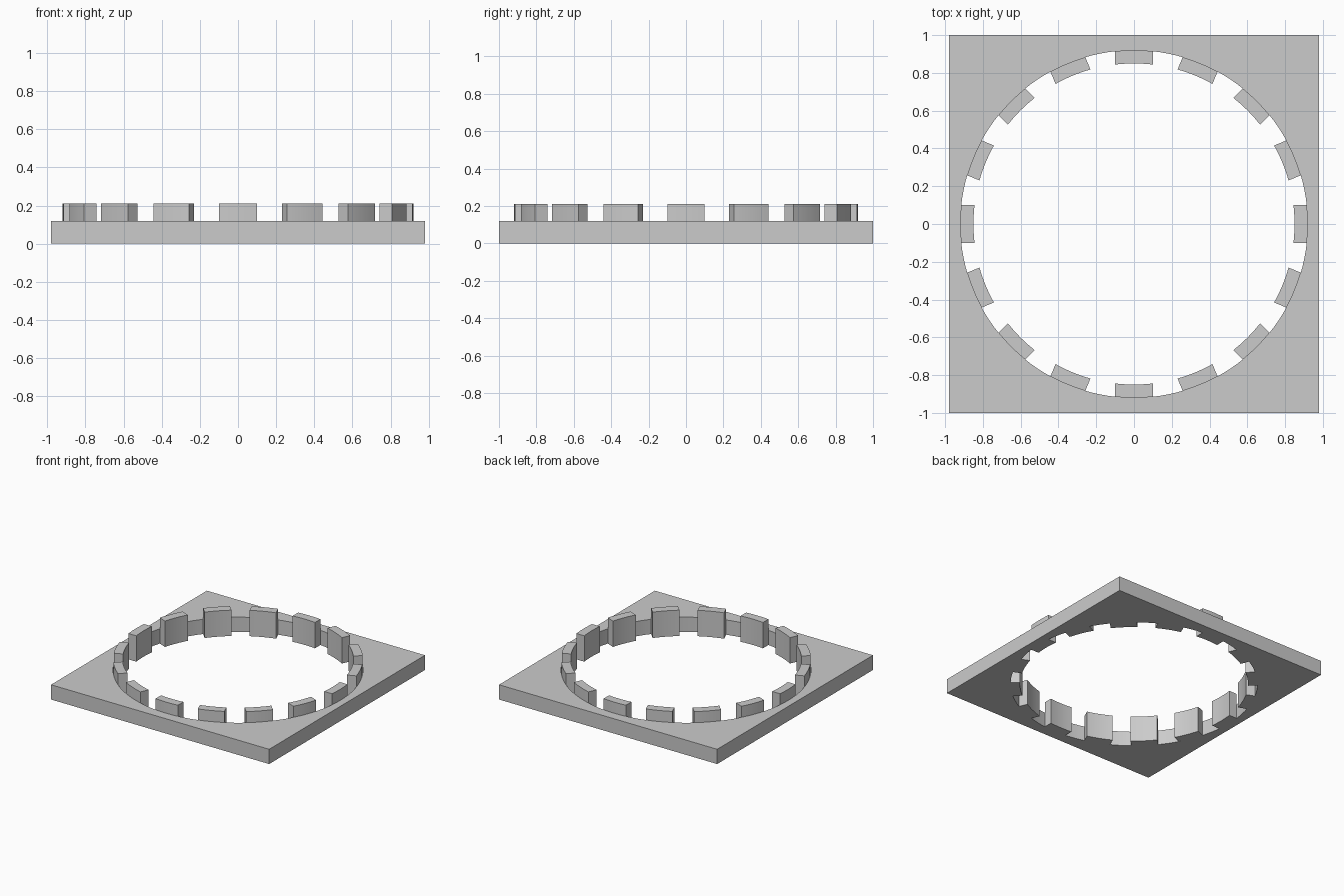
import bpy
import bmesh
from math import sin, cos, asin, pi

old = bpy.data.objects.get("Cube")
if old:
    bpy.data.objects.remove(old)

HOLE_R, TOOTH_R = 0.92, 0.85
PLATE_H, TOOTH_H = 0.12, 0.21
TOOTH_COUNT, HALF_WIDTH = 16, 0.1

grey = bpy.data.materials.new("light grey")
grey.use_nodes = True
colour = (0.6, 0.6, 0.6, 1)
grey.diffuse_color = colour
grey.node_tree.nodes["Principled BSDF"].inputs["Base Color"].default_value = colour


def prism(name, outline, bottom, top):
    """Extrude a flat outline upward into a solid."""
    bm = bmesh.new()
    face = bm.faces.new([bm.verts.new((x, y, bottom)) for x, y in outline])
    side = bmesh.ops.extrude_face_region(bm, geom=[face])["geom"]
    bmesh.ops.translate(bm, vec=(0, 0, top - bottom),
                        verts=[v for v in side if isinstance(v, bmesh.types.BMVert)])
    bmesh.ops.recalc_face_normals(bm, faces=bm.faces)
    mesh = bpy.data.meshes.new(name)
    bm.to_mesh(mesh)
    bm.free()
    mesh.materials.append(grey)
    obj = bpy.data.objects.new(name, mesh)
    bpy.context.collection.objects.link(obj)
    return obj


def arc(radius, half, steps):
    """Points of an arc centred on the x axis, ending at y = +-half."""
    reach = asin(half / radius)
    angles = [reach * (2 * i / steps - 1) for i in range(steps + 1)]
    return [(radius * cos(a), radius * sin(a)) for a in angles]


def smooth(obj):
    bpy.ops.object.select_all(action="DESELECT")
    obj.select_set(True)
    bpy.context.view_layer.objects.active = obj
    bpy.ops.object.shade_smooth_by_angle(angle=pi / 6)


# Square plate with a round opening
plate = prism("base_plate", [(-0.98, -1), (0.98, -1), (0.98, 1), (-0.98, 1)], 0, PLATE_H)
circle = [(HOLE_R * cos(2 * pi * i / 128), HOLE_R * sin(2 * pi * i / 128)) for i in range(128)]
cutter = prism("hole_cutter", circle, -0.1, PLATE_H + 0.1)
cut = plate.modifiers.new("opening", "BOOLEAN")
cut.operation = "DIFFERENCE"
cut.solver = "EXACT"
cut.object = cutter
bpy.context.view_layer.objects.active = plate
bpy.ops.object.modifier_apply(modifier=cut.name)
bpy.data.objects.remove(cutter)
smooth(plate)

# Ring of upright teeth lining the opening
outline = arc(HOLE_R, HALF_WIDTH, 6) + arc(TOOTH_R, HALF_WIDTH, 6)[::-1]
tooth = prism("tooth_1", outline, 0, TOOTH_H)
smooth(tooth)
for i in range(1, TOOTH_COUNT):
    copy = tooth.copy()
    copy.name = f"tooth_{i + 1}"
    copy.rotation_euler.z = 2 * pi * i / TOOTH_COUNT
    bpy.context.collection.objects.link(copy)
